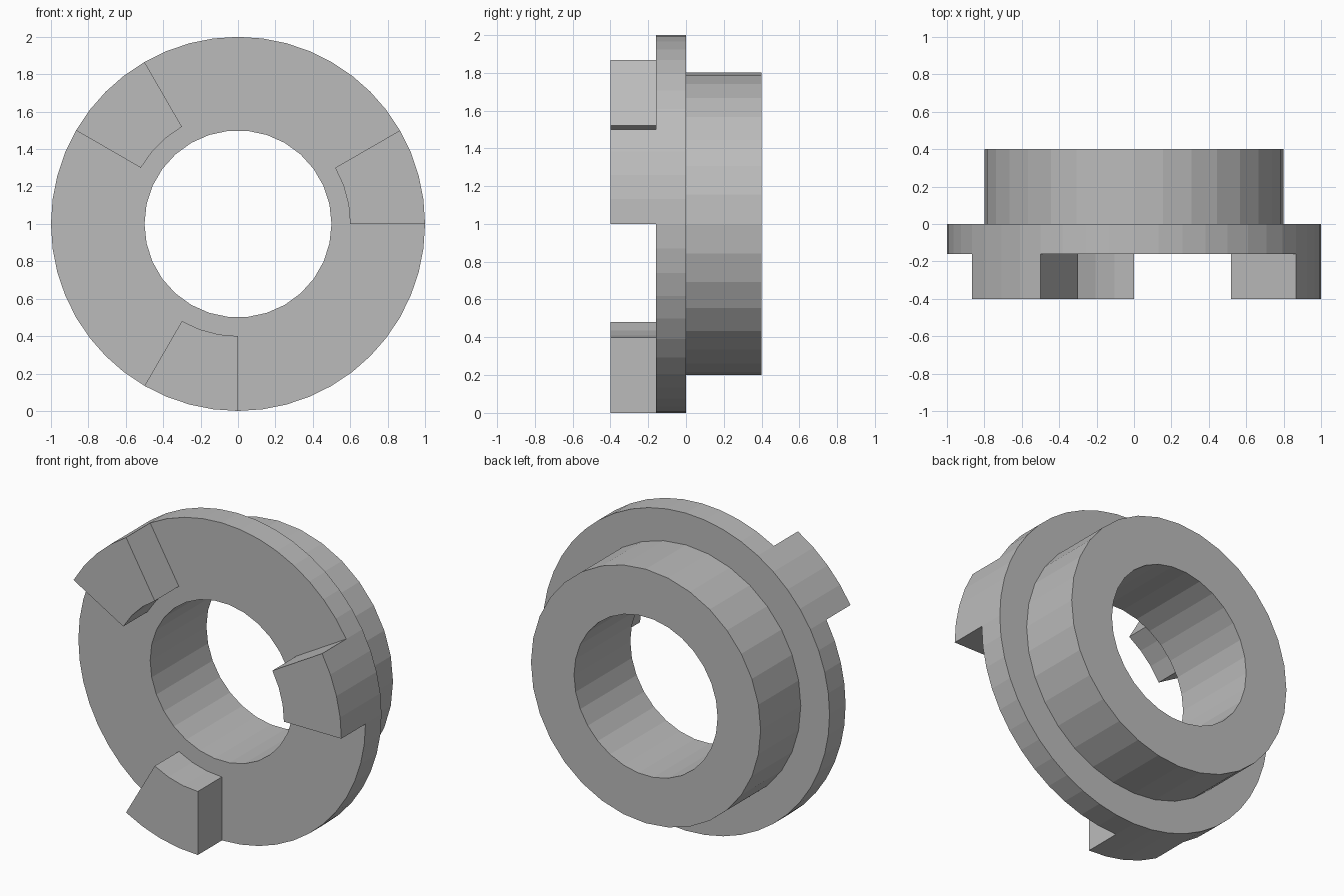
import bpy, bmesh, math

cube = bpy.data.objects.get("Cube")
if cube:
    bpy.data.objects.remove(cube, do_unlink=True)

GREY = (0.5, 0.5, 0.5, 1.0)
mat = bpy.data.materials.new("plain grey")
mat.use_nodes = True
mat.diffuse_color = GREY
mat.node_tree.nodes["Principled BSDF"].inputs["Base Color"].default_value = GREY

CENTRE_Z = 1.0


def prism(name, outline, y0, y1):
    """Extrude an (x, z) outline along y."""
    bm = bmesh.new()
    face = bm.faces.new([bm.verts.new((x, y0, z + CENTRE_Z)) for x, z in outline])
    top = bmesh.ops.extrude_face_region(bm, geom=[face])["geom"]
    verts = [v for v in top if isinstance(v, bmesh.types.BMVert)]
    bmesh.ops.translate(bm, verts=verts, vec=(0, y1 - y0, 0))
    bmesh.ops.recalc_face_normals(bm, faces=bm.faces)
    mesh = bpy.data.meshes.new(name)
    bm.to_mesh(mesh)
    bm.free()
    mesh.materials.append(mat)
    obj = bpy.data.objects.new(name, mesh)
    bpy.context.collection.objects.link(obj)
    return obj


def arc(radius, start, end, steps):
    angles = [math.radians(start + (end - start) * i / steps) for i in range(steps + 1)]
    return [(radius * math.cos(a), radius * math.sin(a)) for a in angles]


def disc(name, radius, sides, y0, y1):
    return prism(name, arc(radius, 0, 360, sides)[:-1], y0, y1)


def combine(target, other, operation):
    mod = target.modifiers.new(operation.lower(), "BOOLEAN")
    mod.operation, mod.object, mod.solver = operation, other, "EXACT"
    bpy.context.view_layer.objects.active = target
    bpy.ops.object.modifier_apply(modifier=mod.name)
    bpy.data.objects.remove(other, do_unlink=True)


# Wide flange with the narrower hub behind it
body = disc("clutch_ring", 1.0, 48, -0.16, 0.0)
combine(body, disc("hub", 0.8, 32, -0.08, 0.4), "UNION")

# Three wedge teeth on the front face
for start in (0, 120, 240):
    outline = arc(1.0, start, start + 30, 4) + arc(0.6, start + 30, start, 3)
    combine(body, prism("tooth", outline, -0.4, -0.08), "UNION")

# Bore right through
combine(body, disc("bore_cutter", 0.5, 30, -0.6, 0.6), "DIFFERENCE")
